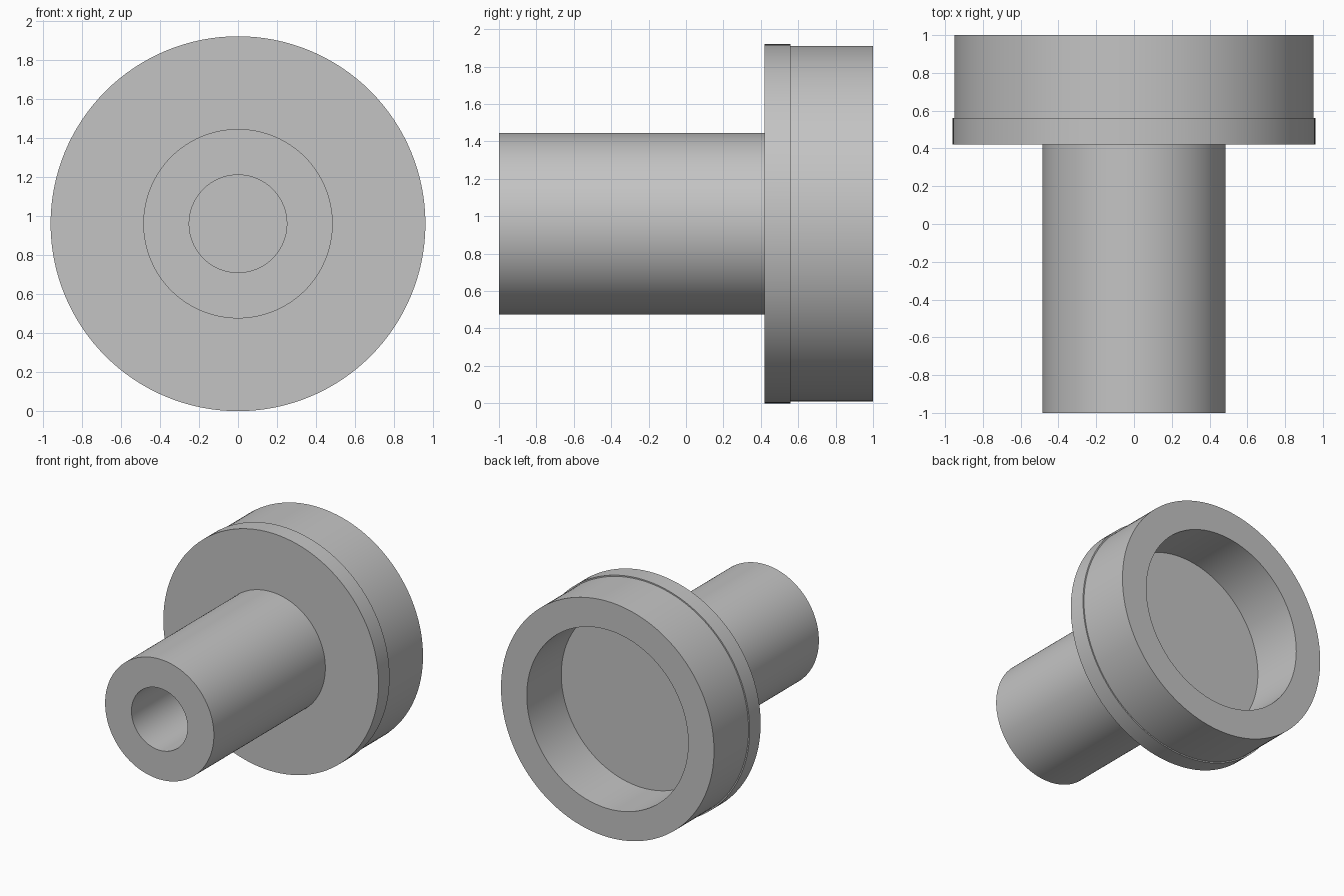
import bpy, bmesh, math
from mathutils import Vector

if "Cube" in bpy.data.objects:
    bpy.data.objects.remove(bpy.data.objects["Cube"], do_unlink=True)

SEGMENTS = 128
FLANGE_R, DRUM_R, RECESS_R, SHAFT_R, BORE_R = 0.96, 0.95, 0.72, 0.485, 0.25
FRONT, FLANGE_FRONT, FLANGE_BACK, BACK = -1.0, 0.42, 0.56, 1.0

# Plain grey metal
grey = bpy.data.materials.new("plain grey")
grey.use_nodes = True
colour = (0.55, 0.55, 0.55, 1.0)
grey.diffuse_color = colour
grey.node_tree.nodes["Principled BSDF"].inputs["Base Color"].default_value = colour


def lathe(name, profile, material):
    """Turn a (radius, y) profile around the y axis into a closed solid."""
    bm = bmesh.new()
    verts = [bm.verts.new((r, y, 0)) for r, y in profile]
    edges = [bm.edges.new(pair) for pair in zip(verts, verts[1:])]
    bmesh.ops.spin(bm, geom=verts + edges, cent=(0, 0, 0), axis=(0, 1, 0),
                   angle=math.tau, steps=SEGMENTS, use_duplicate=False)
    bmesh.ops.remove_doubles(bm, verts=bm.verts, dist=0.0001)
    bmesh.ops.recalc_face_normals(bm, faces=bm.faces)
    bmesh.ops.translate(bm, verts=bm.verts, vec=Vector((0, 0, FLANGE_R)))
    mesh = bpy.data.meshes.new(name)
    bm.to_mesh(mesh)
    bm.free()
    mesh.materials.append(material)
    obj = bpy.data.objects.new(name, mesh)
    bpy.context.collection.objects.link(obj)
    bpy.ops.object.select_all(action="DESELECT")
    obj.select_set(True)
    bpy.context.view_layer.objects.active = obj
    bpy.ops.object.shade_smooth_by_angle(angle=math.radians(30))
    return obj


# One turned body: blind bore, shaft, flange, drum and rear recess
lathe("flanged_hub", [
    (0, FLANGE_FRONT), (BORE_R, FLANGE_FRONT), (BORE_R, FRONT),
    (SHAFT_R, FRONT), (SHAFT_R, FLANGE_FRONT),
    (FLANGE_R, FLANGE_FRONT), (FLANGE_R, FLANGE_BACK),
    (DRUM_R, FLANGE_BACK), (DRUM_R, BACK),
    (RECESS_R, BACK), (RECESS_R, FLANGE_BACK), (0, FLANGE_BACK),
], grey)
